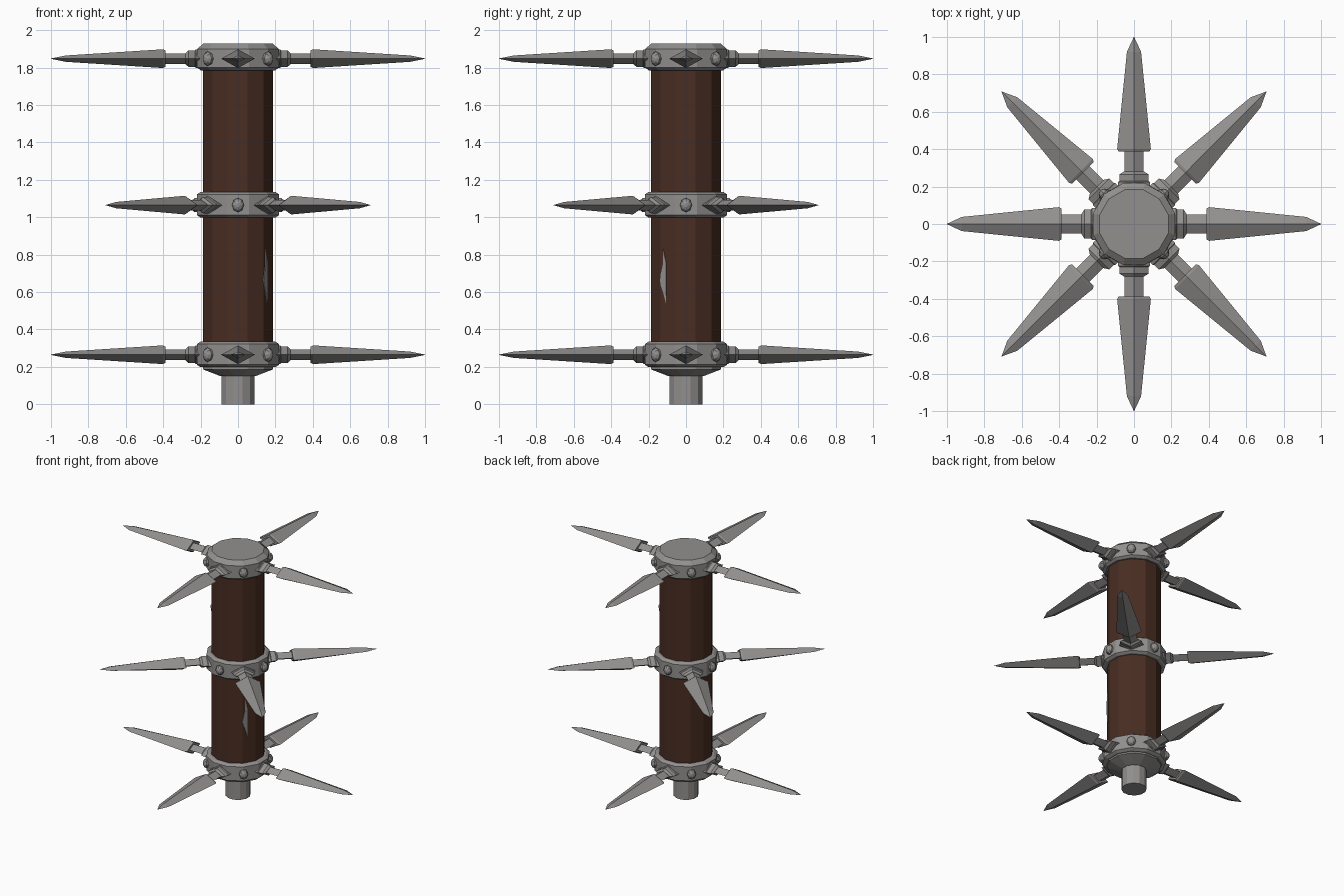
import bpy, bmesh, math
from mathutils import Matrix, Vector

if "Cube" in bpy.data.objects:
    bpy.data.objects.remove(bpy.data.objects["Cube"])


def material(name, rgb):
    m = bpy.data.materials.new(name)
    m.diffuse_color = (*rgb, 1)
    m.use_nodes = True
    m.node_tree.nodes["Principled BSDF"].inputs["Base Color"].default_value = m.diffuse_color
    return m


STEEL = material("grey steel", (0.29, 0.28, 0.275))
WOOD = material("dark brown wood", (0.066, 0.026, 0.016))


def finish(bm, name, mat):
    bmesh.ops.recalc_face_normals(bm, faces=bm.faces)
    me = bpy.data.meshes.new(name)
    bm.to_mesh(me)
    bm.free()
    me.materials.append(mat)
    ob = bpy.data.objects.new(name, me)
    bpy.context.collection.objects.link(ob)
    return ob


def loft(bm, sections, sides, matrix=Matrix(), phase=0.0):
    """Stack of elliptical rings (height, rx, ry) along local z, capped at both ends."""
    rings = []
    for h, rx, ry in sections:
        ring = []
        for i in range(sides):
            a = phase + 2 * math.pi * i / sides
            ring.append(bm.verts.new(matrix @ Vector((rx * math.cos(a), ry * math.sin(a), h))))
        rings.append(ring)
    for lo, hi in zip(rings, rings[1:]):
        for i in range(sides):
            j = (i + 1) % sides
            bm.faces.new((lo[i], lo[j], hi[j], hi[i]))
    bm.faces.new(rings[0][::-1])
    bm.faces.new(rings[-1])


def round_part(name, profile, mat):
    bm = bmesh.new()
    loft(bm, [(z, r, r) for r, z in profile], 12, phase=math.radians(15))
    return finish(bm, name, mat)


def outward(angle, z):
    """Local z points outward, local x is tangential, local y is vertical."""
    d = Vector((math.cos(angle), math.sin(angle), 0))
    t = Vector((-d.y, d.x, 0))
    m = Matrix((t, Vector((0, 0, 1)), d)).transposed().to_4x4()
    m.translation = (0, 0, z)
    return m


# wooden post and steel end pieces
round_part("wooden_post", [(0.193, 0.19), (0.193, 1.85)], WOOD)
round_part("bottom_shaft", [(0.09, 0), (0.09, 0.17)], STEEL)
round_part("bottom_cone", [(0.095, 0.15), (0.195, 0.187), (0.195, 0.22)], STEEL)

# bands around the post
round_part("top_cap", [(0.205, 1.785), (0.226, 1.80), (0.226, 1.90), (0.19, 1.93)], STEEL)
for name, z in (("middle_band", 1.067), ("bottom_band", 0.267)):
    round_part(name, [(0.208, z - 0.068), (0.228, z - 0.055),
                      (0.228, z + 0.055), (0.208, z + 0.068)], STEEL)

# spikes with collars and necks, and rivets between them
COLLAR = [(0.18, 0.085, 0.05), (0.225, 0.085, 0.05), (0.23, 0.078, 0.044),
          (0.265, 0.078, 0.044), (0.28, 0.055, 0.03)]
NECK = [(0.25, 0.05, 0.028), (0.40, 0.05, 0.028)]
BLADE = [(0.387, 0.082, 0.043), (0.402, 0.09, 0.05),
         (0.92, 0.038, 0.017), (1.0, 0.001, 0.001)]
RIVET = [(0.205, 0.032, 0.038), (0.232, 0.032, 0.038),
         (0.245, 0.022, 0.026), (0.252, 0.009, 0.011)]
for level, z, turn in (("top", 1.848, 0), ("middle", 1.065, 45), ("bottom", 0.265, 0)):
    spikes, rivets = bmesh.new(), bmesh.new()
    for k in range(4):
        m = outward(math.radians(turn + 90 * k), z)
        for part in (COLLAR, NECK, BLADE):
            loft(spikes, part, 4, m)
        loft(rivets, RIVET, 8, outward(math.radians(turn + 45 + 90 * k), z))
    finish(spikes, level + "_spikes", STEEL)
    finish(rivets, level + "_rivets", STEEL)

# pale sliver in the front right facet of the post
bm = bmesh.new()
outline = [(-0.107, 0.54), (-0.105, 0.75), (-0.122, 0.83), (-0.122, 0.75),
           (-0.142, 0.66), (-0.122, 0.60)]
c, s = math.cos(math.radians(30)), 0.5
apothem = 0.193 * math.cos(math.radians(15)) + 0.002
bm.faces.new([bm.verts.new(((apothem + s * y) / c, y, z)) for y, z in outline])
ob = finish(bm, "post_sliver", STEEL)
sol = ob.modifiers.new("thickness", "SOLIDIFY")
sol.thickness = 0.004
sol.offset = 0
